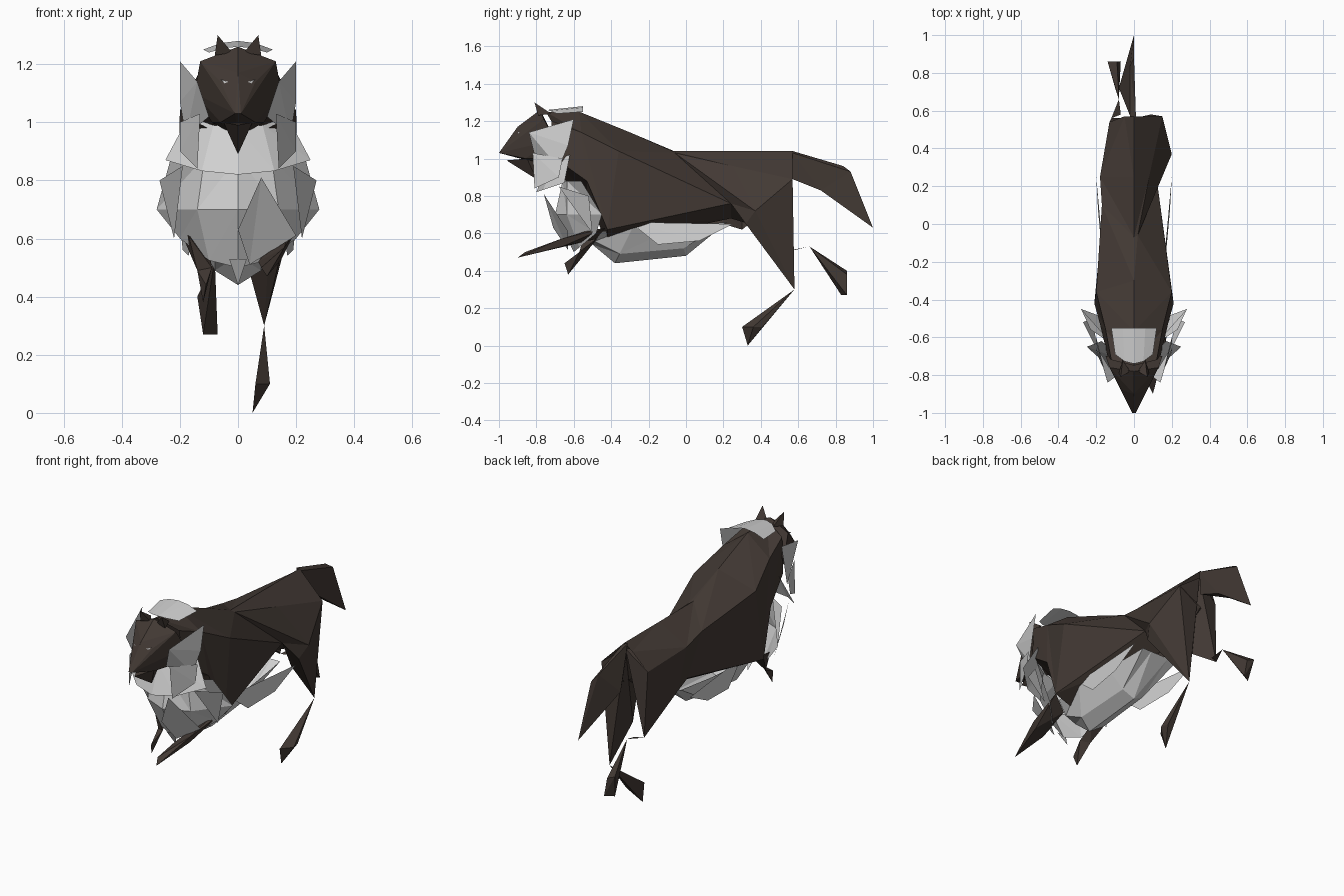
import bpy
import bmesh

default_cube = bpy.data.objects.get("Cube")
if default_cube:
    bpy.data.objects.remove(default_cube, do_unlink=True)


def material(name, red, green, blue):
    mat = bpy.data.materials.new(name)
    mat.use_nodes = True
    colour = (red, green, blue, 1)
    mat.diffuse_color = colour
    mat.node_tree.nodes["Principled BSDF"].inputs["Base Color"].default_value = colour
    return mat


BROWN = material("dark_brown_fur", .055, .041, .034)
GREY = material("pale_grey_fur", .64, .64, .64)


def finish(bm, name, mat):
    bmesh.ops.recalc_face_normals(bm, faces=bm.faces)
    mesh = bpy.data.meshes.new(name)
    bm.to_mesh(mesh)
    bm.free()
    mesh.materials.append(mat)
    part = bpy.data.objects.new(name, mesh)
    bpy.context.collection.objects.link(part)


def flip(points):
    return [(-x, y, z) for x, y, z in points]


def hull(name, points, mat=BROWN):
    """Faceted solid wrapped around a few corner points."""
    bm = bmesh.new()
    for point in points:
        bm.verts.new(point)
    bmesh.ops.convex_hull(bm, input=bm.verts)
    loose = [vert for vert in bm.verts if not vert.link_faces]
    bmesh.ops.delete(bm, geom=loose, context='VERTS')
    finish(bm, name, mat)


def sheet(name, left, right, mat):
    """Faceted sheet through rows of points, with a flipped second side."""
    bm = bmesh.new()
    for side in (left, [flip(row) for row in right]):
        grid = [[bm.verts.new(point) for point in row] for row in side]
        for upper, lower in zip(grid, grid[1:]):
            for i in range(len(upper) - 1):
                bm.faces.new((upper[i], upper[i + 1], lower[i + 1]))
                bm.faces.new((upper[i], lower[i + 1], lower[i]))
    bmesh.ops.remove_doubles(bm, verts=bm.verts, dist=.001)
    finish(bm, name, mat)


def shard(name, points, mat=GREY):
    """Flat tuft of fur, fanned from its first point."""
    bm = bmesh.new()
    verts = [bm.verts.new(point) for point in points]
    for second, third in zip(verts[1:], verts[2:]):
        bm.faces.new((verts[0], second, third))
    finish(bm, name, mat)


def shard_pair(name, points):
    shard("left_" + name, points)
    shard("right_" + name, flip(points))


def ring(ridge_y, ridge_z, upper, lower):
    """Half a torso section: ridge, upper side, lower side, belly line."""
    x, y, z = lower
    return [(0, ridge_y, ridge_z), upper, lower, (0, y, z - .08)]


def fringe(y, z, width, back, rise):
    """Half a row of fur, sweeping back and up towards its end."""
    return [(width * t, y + back * t * t, z + rise * t * t) for t in (0, .5, 1)]


def fur(name, *rows):
    sheet(name, rows, rows, GREY)


# Torso from neck to rump, with the hips carried differently on each side
neck = [ring(-.75, 1.25, (.12, -.72, 1.2), (.14, -.7, 1)),
        ring(-.57, 1.25, (.15, -.56, 1.14), (.18, -.53, .88)),
        ring(-.3, 1.14, (.2, -.36, 1.04), (.21, -.42, .62))]
flank = (.12, .24, .76)
hip = (.2, .37, .72)
rump = (.15, .57, .89)
left_hips = [ring(-.07, 1.04, (.02, -.06, 1.03), flank),
             ring(.25, 1.04, (.08, .25, .96), hip),
             ring(.57, 1.04, (.08, .57, .96), rump)]
right_flank = (.18, .25, .94)
right_hip = (.16, .3, .7)
right_rump = (.13, .54, .89)
right_hips = [ring(-.07, 1.04, (.17, .1, .97), (.15, .2, .73)),
              ring(.25, 1.04, right_flank, right_hip),
              ring(.57, 1.04, (.05, .57, 1), right_rump)]
sheet("torso", neck + left_hips, neck + right_hips, BROWN)

# Head with muzzle, jaw, ears and eyes
cheek = [(.01, -1, 1.03), (.06, -.88, 1.14), (.06, -.86, 1),
         (.13, -.76, 1.21), (.15, -.7, 1.1), (.09, -.75, 1)]
hull("head", cheek + flip(cheek) + [(0, -.78, 1.26), (0, -.9, 1.17), (0, -.7, .95)])
lip = [(.05, -.85, 1)]
hull("jaw", lip + flip(lip) + [(0, -.96, .99), (0, -.8, .89), (0, -.74, .96)])
ear = [(.07, -.81, 1.3), (.02, -.78, 1.24), (.08, -.79, 1.23), (.06, -.72, 1.24)]
hull("left_ear", ear)
hull("right_ear", flip(ear))
shard_pair("eye", [(.022, -.905, 1.135), (.06, -.888, 1.148), (.045, -.895, 1.133)])

# Tail in two bent pieces
bend = [(-.02, .84, .96), (0, .88, .93), (-.08, .72, .83), (0, .72, .83)]
hull("tail_base", bend + [(-.02, .57, 1.04), (.01, .57, 1.03), (0, .57, .89)])
hull("tail_tip", bend + [(0, 1, .63)])

# Hind legs: planted on the left, raised on the right
seat = (0, .56, 1)
hock = (.09, .58, .3)
hull("left_thigh", [flank, hip, rump, seat, (.17, .32, .65), (.03, .45, .52), hock])
hull("left_hind_foot", [hock, (.06, .3, .1), (.11, .36, .1), (.05, .33, 0), (.1, .41, .1)])
knee = (.12, .56, .51)
hull("right_thigh", flip([right_flank, right_hip, right_rump, seat, (.04, .45, .58), knee]))
raised_hock = (.08, .66, .53)
shard("right_hock", flip([knee, (.07, .58, .51), raised_hock]), BROWN)
hull("right_hind_foot", flip([raised_hock, (.14, .86, .4), (.09, .86, .38),
                              (.12, .83, .27), (.07, .86, .27), (.1, .72, .46)]))

# Front legs: reaching on the left, tucked on the right
elbow = [(.2, -.43, .63), (.1, -.48, .57), (.17, -.54, .61)]
wrist = [(.07, -.69, .52), (.16, -.67, .57), (.15, -.66, .53)]
hull("left_foreleg", elbow + wrist)
hull("left_forefoot", wrist + [(.1, -.9, .47), (.08, -.86, .5)])
tucked_wrist = [(.09, -.57, .5), (.14, -.54, .49)]
hull("right_foreleg", flip(elbow + tucked_wrist))
hull("right_forefoot", flip(tucked_wrist + [(.12, -.63, .38), (.11, -.65, .44)]))

# Crown tuft lying over the neck
fur("crown_tuft", fringe(-.74, 1.26, .1, .05, -.02), fringe(-.55, 1.28, .12, 0, -.03))

# Cheek tufts
shard_pair("cheek_tuft", [(.14, -.84, 1.14), (.2, -.6, 1.21), (.2, -.63, 1.07),
                          (.18, -.68, .95), (.1, -.81, 1.02)])
shard_pair("lower_cheek_tuft", [(.13, -.82, 1.03), (.2, -.66, 1), (.2, -.68, .9),
                                (.14, -.81, .84)])

# Layered collar and chest ruff
fur("collar", fringe(-.74, .98, .17, .12, .04), fringe(-.8, .82, .25, .15, .05))
fur("chest_ruff", fringe(-.66, .88, .23, .1, 0), fringe(-.7, .7, .28, .25, 0),
    fringe(-.6, .5, .2, .12, .1))
shard("chest_tuft", [(.08, -.76, .81), (.2, -.63, .61), (.04, -.63, .51), (0, -.71, .63)])
shard_pair("shoulder_tuft", [(.19, -.68, .85), (.27, -.52, .8), (.22, -.5, .6)])
shard("breast_point", [(-.03, -.62, .53), (.03, -.62, .53), (0, -.57, .44)])

# Belly fur and flank tufts
fur("belly_fur", fringe(-.5, .54, .16, .05, .07), fringe(-.38, .44, .16, .1, .2),
    fringe(0, .48, .14, -.05, .16), fringe(.22, .66, .12, 0, 0))
shard_pair("flank_tuft", [(.15, -.3, .66), (.17, -.15, .54), (.19, .07, .56), (.2, .25, .65)])
